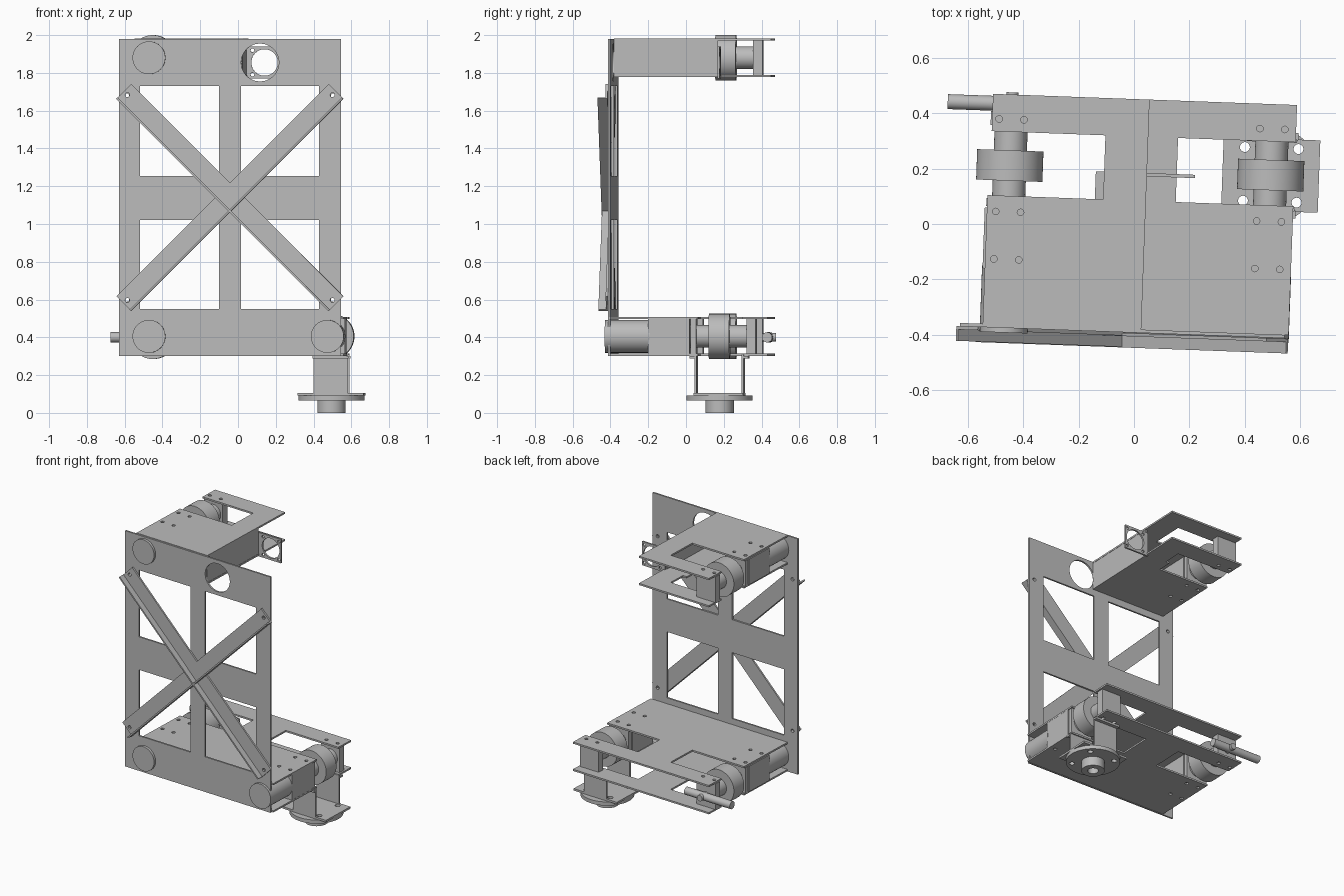
import bpy, bmesh, math
from mathutils import Matrix, Vector

cube = bpy.data.objects.get("Cube")
if cube:
    bpy.data.objects.remove(cube, do_unlink=True)

grey = bpy.data.materials.new("plain grey")
grey.use_nodes = True
COLOUR = (0.5, 0.5, 0.5, 1)
grey.diffuse_color = COLOUR
grey.node_tree.nodes["Principled BSDF"].inputs["Base Color"].default_value = COLOUR

# The whole frame is turned slightly about the vertical axis
TURN = Matrix.Rotation(math.radians(-2.1), 4, 'Z')
UPRIGHT = Matrix.Rotation(math.pi / 2, 4, 'X')
T = 0.012


def add(name, mesh, matrix):
    mesh.transform(TURN @ matrix)
    mesh.materials.clear()
    mesh.materials.append(grey)
    mesh.shade_smooth()
    mesh.set_sharp_from_angle(angle=math.radians(30))
    obj = bpy.data.objects.new(name, mesh)
    bpy.context.collection.objects.link(obj)
    return obj


def at(x, y, z):
    return Matrix.Translation((x, y, z))


def box(name, x0, x1, y0, y1, z0, z1, matrix=Matrix()):
    bm = bmesh.new()
    bmesh.ops.create_cube(bm, size=1)
    mesh = bpy.data.meshes.new(name)
    bm.to_mesh(mesh)
    bm.free()
    size = Matrix.Diagonal((x1 - x0, y1 - y0, z1 - z0, 1))
    return add(name, mesh, matrix @ at((x0 + x1) / 2, (y0 + y1) / 2, (z0 + z1) / 2) @ size)


def rod(name, radius, start, end, segments=48):
    start, end = Vector(start), Vector(end)
    bm = bmesh.new()
    bmesh.ops.create_cone(bm, cap_ends=True, segments=segments, radius1=radius,
                          radius2=radius, depth=(end - start).length)
    mesh = bpy.data.meshes.new(name)
    bm.to_mesh(mesh)
    bm.free()
    turn = (end - start).to_track_quat('Z', 'Y').to_matrix().to_4x4()
    return add(name, mesh, Matrix.Translation((start + end) / 2) @ turn)


def rect(x0, x1, y0, y1):
    return [(x0, y0), (x1, y0), (x1, y1), (x0, y1)]


def circle(x, y, r, n=24):
    return [(x + r * math.cos(math.tau * i / n), y + r * math.sin(math.tau * i / n))
            for i in range(n)]


def plate(name, loops, matrix, thick=T):
    """Flat sheet: the first loop is the outline, the others are holes."""
    curve = bpy.data.curves.new(name, 'CURVE')
    curve.dimensions = '2D'
    curve.fill_mode = 'BOTH'
    curve.extrude = thick / 2
    for loop in loops:
        spline = curve.splines.new('POLY')
        spline.points.add(len(loop) - 1)
        for point, (x, y) in zip(spline.points, loop):
            point.co = (x, y, 0, 1)
        spline.use_cyclic_u = True
    temp = bpy.data.objects.new(name + " profile", curve)
    mesh = bpy.data.meshes.new_from_object(temp)
    bpy.data.objects.remove(temp)
    bpy.data.curves.remove(curve)
    bm = bmesh.new()
    bm.from_mesh(mesh)
    bmesh.ops.remove_doubles(bm, verts=bm.verts, dist=0.0001)
    bmesh.ops.recalc_face_normals(bm, faces=bm.faces)
    bm.to_mesh(mesh)
    bm.free()
    return add(name, mesh, matrix)


LEFT, RIGHT = 0.488, -0.457          # drive unit positions across the frame
LOW, HIGH = 0.405, 1.88              # drive unit heights
MID, BRACE_Z = -0.028, 1.14          # middle of the front frame
GAP = 0.097                          # plate distance from the drive axis

# Front frame with four windows and a round opening
bolts = [(MID + sx * 0.546, BRACE_Z + sz * 0.54) for sx in (-1, 1) for sz in (-1, 1)]
windows = [rect(x0, x1, z0, z1) for x0, x1 in ((-0.506, -0.086), (0.029, 0.444))
           for z0, z1 in ((0.55, 1.02), (1.255, 1.73))]
plate("front_frame",
      [rect(-0.616, 0.56, 0.30, 1.98)] + windows + [circle(0.131, 1.855, 0.1, 48)]
      + [circle(x, z, 0.012, 12) for x, z in bolts],
      at(0, -0.387, 0) @ UPRIGHT)

# Crossed angle braces on the front
for name, side, y in (("falling_brace", 1, -0.399), ("rising_brace", -1, -0.401)):
    frame = at(MID, y, BRACE_Z) @ Matrix.Rotation(side * math.pi / 4, 4, 'Y')
    plate(name, [rect(-0.795, 0.795, -0.055, 0.055)]
          + [circle(s * 0.768, 0, 0.012, 12) for s in (-1, 1)], frame @ UPRIGHT)
    box(name + "_lip", -0.795, 0.795, -0.047, 0.006, -0.055, -0.045, frame)


# Horizontal deck plates with open side notches and bolt holes
def deck(name, z, outline, units):
    holes = [circle(u + s * 0.045, v, 0.012, 12)
             for u in units for s in (-1, 1) for v in (-0.145, 0.027, 0.362)]
    plate(name, [outline] + holes, at(0, 0, z))


B, F, N0, N1 = 0.452, -0.381, 0.085, 0.317
notch_right = [(-0.527, B), (-0.527, N1), (-0.115, N1), (-0.115, N0), (-0.534, N0), (-0.534, F)]
notch_left = [(0.574, F), (0.574, N0), (0.148, N0), (0.148, N1), (0.574, N1), (0.574, B)]
for word, s in (("upper", 1), ("lower", -1)):
    deck("bottom_deck_" + word, LOW + s * GAP, notch_right + notch_left, (LEFT, RIGHT))
    deck("top_deck_" + word, HIGH + s * GAP, notch_right + [(0.04, F), (0.04, B)], (RIGHT,))

# Side wall of the top deck, with its square ring mount
box("top_side_wall", 0.026, 0.038, F, 0.17, HIGH - GAP, HIGH + GAP)
plate("ring_mount", [rect(0.03, 0.215, 1.77, 1.94), circle(0.134, 1.855, 0.07, 48)]
      + [circle(0.134 + sx * 0.064, 1.855 + sz * 0.064, 0.01, 12)
         for sx in (-1, 1) for sz in (-1, 1)],
      at(0, 0.18, 0) @ UPRIGHT)
box("deck_tab", -0.145, -0.11, N0, 0.185, HIGH - GAP - T / 2, HIGH - GAP + T / 2)

# Drive units: motor, gearbox, axle, wheel and rear bearing
for name, u, z in (("top_right", RIGHT, HIGH), ("bottom_right", RIGHT, LOW),
                   ("bottom_left", LEFT, LOW)):
    rod(name + "_motor", 0.087, (u, -0.41, z), (u, -0.17, z))
    box(name + "_gearbox", u - 0.085, u + 0.085, -0.18, 0.04, z - 0.091, z + 0.091)
    box(name + "_gearbox_flange", u - 0.08, u + 0.08, 0.045, 0.075, z - 0.091, z + 0.091)
    rod(name + "_axle", 0.06, (u, 0.03, z), (u, 0.36, z))
    rod(name + "_wheel", 0.12, (u, 0.14, z), (u, 0.25, z), 64)
    box(name + "_bearing", u - 0.075, u + 0.075, 0.34, 0.39, z - 0.091, z + 0.091)

# Rear cross rod on its stub
rod("rear_rod", 0.027, (-0.69, 0.418, 0.4), (-0.32, 0.418, 0.4), 32)
rod("rear_rod_stub", 0.022, (RIGHT, 0.38, 0.4), (RIGHT, 0.46, 0.4), 24)

# Hanging foot: bracket, square base, round flange and hub
FOOT_V = 0.196
for name, s in (("foot_front_web", -1), ("foot_rear_web", 1)):
    v = FOOT_V + s * 0.125
    box(name, LEFT - 0.09, LEFT + 0.09, v - 0.006, v + 0.006, 0.1, LOW - GAP)
    edge = v + s * 0.03
    box(name + "_lip", LEFT - 0.095, LEFT + 0.095, min(v, edge), max(v, edge), 0.288, 0.302)
corners = [circle(sx * 0.097, sy * 0.097, 0.018, 16) for sx in (-1, 1) for sy in (-1, 1)]
plate("foot_base", [rect(-0.175, 0.175, -0.131, 0.131)] + corners, at(LEFT, FOOT_V, 0.098), 0.014)
plate("foot_flange", [circle(0, 0, 0.175, 64)] + corners, at(LEFT, FOOT_V, 0.078), 0.026)
plate("foot_hub", [circle(0, 0, 0.075, 48), circle(0, 0, 0.035, 32)],
      at(LEFT, FOOT_V, 0.0335), 0.067)
